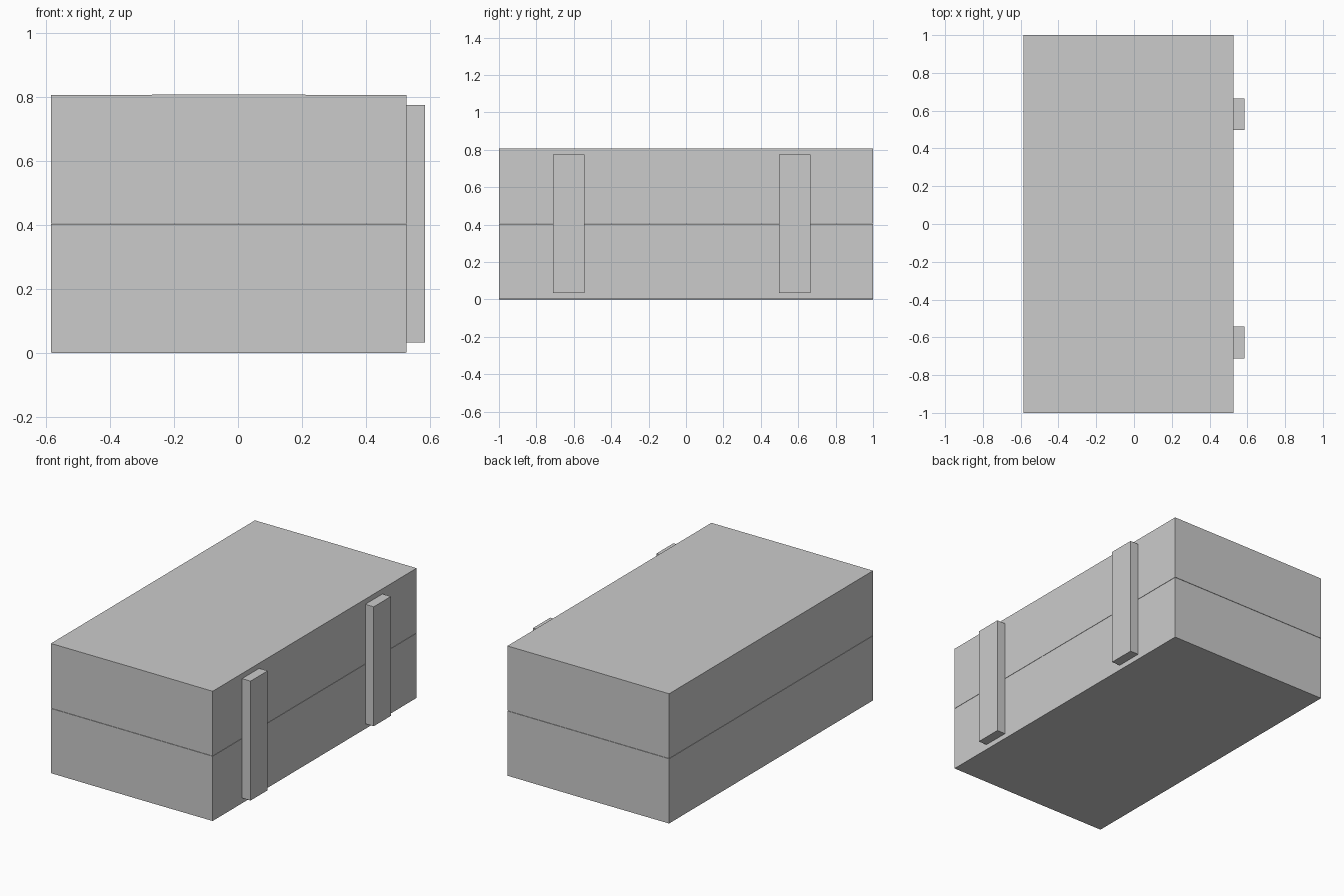
import bpy, bmesh

if "Cube" in bpy.data.objects:
    bpy.data.objects.remove(bpy.data.objects["Cube"])

X0, X1, XS = -0.584, 0.526, 0.584   # back of case, front of case, strap face
H, MID = 0.807, 0.4035


def prism(name, profile, y0, y1):
    """Extrude an x-z profile along y."""
    bm = bmesh.new()
    face = bm.faces.new([bm.verts.new((x, y0, z)) for x, z in profile])
    ext = bmesh.ops.extrude_face_region(bm, geom=[face])
    moved = [g for g in ext["geom"] if isinstance(g, bmesh.types.BMVert)]
    bmesh.ops.translate(bm, verts=moved, vec=(0, y1 - y0, 0))
    bmesh.ops.recalc_face_normals(bm, faces=bm.faces)
    mesh = bpy.data.meshes.new(name)
    bm.to_mesh(mesh)
    bm.free()
    obj = bpy.data.objects.new(name, mesh)
    bpy.context.collection.objects.link(obj)
    return obj


# Two case halves with a hairline seam and a faint crease along each broad face
xm, gap, crown = (X0 + X1) / 2, 0.001, 0.001
prism("lower_case", [(X0, crown), (xm, 0), (X1, crown),
                     (X1, MID - gap), (X0, MID - gap)], -1, 1)
prism("upper_case", [(X0, MID + gap), (X1, MID + gap),
                     (X1, H - crown), (xm, H), (X0, H - crown)], -1, 1)

# Two vertical straps closing the case on the right side
strap = [(X1, 0.033), (XS, 0.033), (XS, 0.774), (X1, 0.774)]
for name, y in (("front_strap", -0.711), ("rear_strap", 0.497)):
    prism(name, strap, y, y + 0.168)
